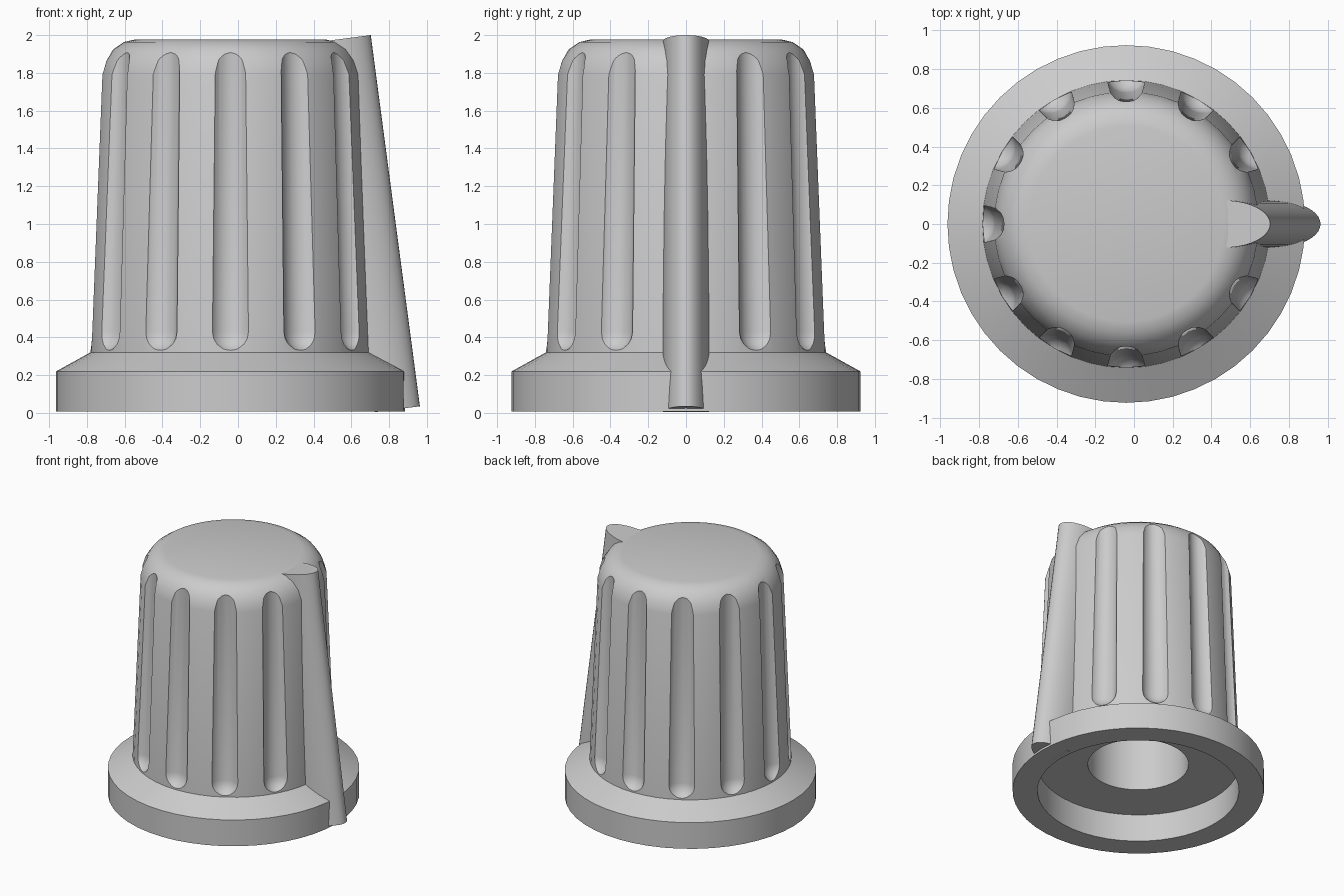
import bpy, bmesh, math
from mathutils import Matrix

AXIS_X = -0.04      # the knob's axis sits a little off centre because of the pointer

default = bpy.data.objects.get("Cube")
if default:
    bpy.data.objects.remove(default, do_unlink=True)

grey = bpy.data.materials.new("plain grey")
grey.use_nodes = True
grey.diffuse_color = (0.6, 0.6, 0.6, 1)
grey.node_tree.nodes["Principled BSDF"].inputs["Base Color"].default_value = (0.6, 0.6, 0.6, 1)


def lathe(bm, profile, sides, matrix):
    """Revolve (radius, height) points about z; zero radius becomes a pole."""
    rings = []
    for r, z in profile:
        count = sides if r > 0 else 1
        rings.append([bm.verts.new(matrix @ Matrix.Rotation(math.tau * i / sides, 4, 'Z')
                                   @ Matrix.Translation((r, 0, z)).translation)
                      for i in range(count)])
    for a, b in zip(rings, rings[1:]):
        for i in range(sides):
            j = (i + 1) % sides
            corners = [a[i % len(a)], a[j % len(a)], b[j % len(b)], b[i % len(b)]]
            bm.faces.new(list(dict.fromkeys(corners)))


def finish(bm, name):
    bmesh.ops.recalc_face_normals(bm, faces=bm.faces)
    mesh = bpy.data.meshes.new(name)
    bm.to_mesh(mesh)
    bm.free()
    mesh.materials.append(grey)
    obj = bpy.data.objects.new(name, mesh)
    bpy.context.collection.objects.link(obj)
    return obj


def smooth(obj):
    bpy.ops.object.select_all(action='DESELECT')
    obj.select_set(True)
    bpy.context.view_layer.objects.active = obj
    bpy.ops.object.shade_smooth_by_angle(angle=math.radians(30))


centre = Matrix.Translation((AXIS_X, 0, 0))

# Body: rounded top, tapered grip, flanged skirt, recess and blind shaft hole
bm = bmesh.new()
lathe(bm, [(0, 1.977), (0.505, 1.977), (0.565, 1.963), (0.62, 1.925), (0.66, 1.865),
           (0.683, 1.79), (0.742, 0.32), (0.923, 0.22), (0.923, 0.008), (0.74, 0.008),
           (0.74, 0.23), (0.37, 0.23), (0.37, 1.3), (0, 1.3)], 48, centre)
body = finish(bm, "knob_body")

# Flutes: shallow tapered capsules cut all round, except under the pointer
bm = bmesh.new()
length, low, high = 1.465, 0.113, 0.095
angles = [math.pi * i / 10 for i in range(5)]
capsule = [(0, -low)]
capsule += [(low * math.cos(a), -low * math.sin(a)) for a in reversed(angles)]
capsule += [(high * math.cos(a), length + high * math.sin(a)) for a in angles]
capsule += [(0, length + high)]
lean = Matrix.Rotation(-math.atan(0.066 / length), 4, 'Y')
for k in range(1, 12):
    turn = Matrix.Rotation(math.tau * k / 12, 4, 'Z')
    lathe(bm, capsule, 20, centre @ turn @ Matrix.Translation((0.79, 0, 0.432)) @ lean)
cutter = finish(bm, "flute_cutter")
cutter.hide_render = True

cut = body.modifiers.new("flutes", 'BOOLEAN')
cut.operation = 'DIFFERENCE'
cut.solver = 'EXACT'
cut.object = cutter
bpy.context.view_layer.objects.active = body
bpy.ops.object.modifier_apply(modifier=cut.name)
bpy.data.objects.remove(cutter, do_unlink=True)
smooth(body)

# Pointer: leaning half-elliptical rib with square-cut ends
bm = bmesh.new()
steps = 20
ends = []
for tip_x, tip_z in ((0.963, 0.035), (0.703, 2.0)):
    ring = []
    for i in range(steps + 1):
        a = math.pi * (i / steps - 0.5)
        back = 0.24 * (1 - math.cos(a))
        ring.append(bm.verts.new((tip_x - back, 0.122 * math.sin(a), tip_z - 0.13 * back)))
    ends.append(ring)
    bm.faces.new(ring)
bottom, top = ends
for i in range(steps + 1):
    j = (i + 1) % (steps + 1)
    bm.faces.new((bottom[i], bottom[j], top[j], top[i]))
smooth(finish(bm, "pointer"))
